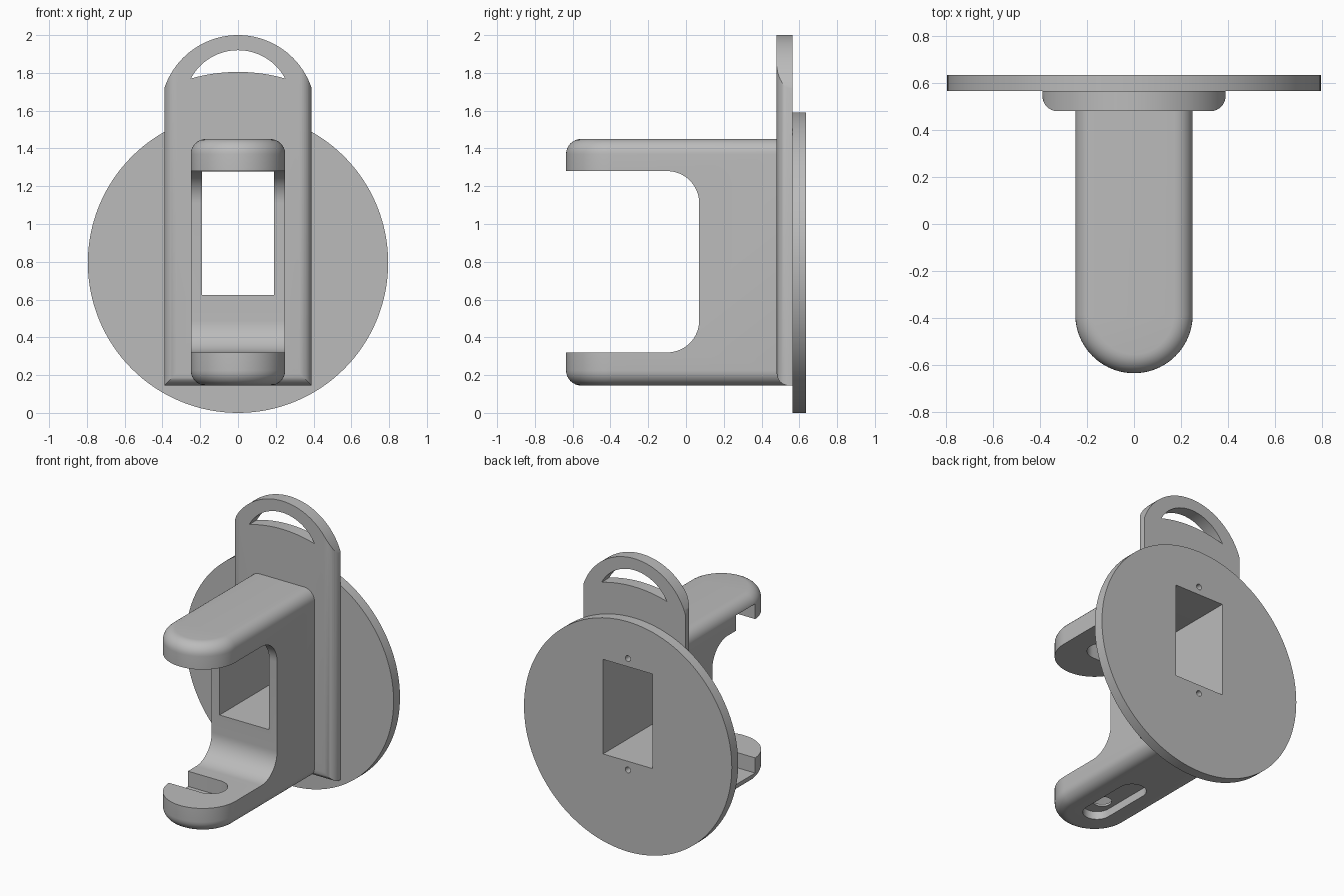
import bpy, bmesh, math
from mathutils import Vector

if "Cube" in bpy.data.objects:
    bpy.data.objects.remove(bpy.data.objects["Cube"])

grey = bpy.data.materials.new("mid_grey")
grey.use_nodes = True
grey.diffuse_color = (0.5, 0.5, 0.5, 1)
grey.node_tree.nodes["Principled BSDF"].inputs["Base Color"].default_value = (0.5, 0.5, 0.5, 1)


def arc(cx, cy, r, start, end, steps=24):
    """Points on an arc, angles in degrees."""
    angles = [math.radians(start + (end - start) * i / steps) for i in range(steps + 1)]
    return [(cx + r * math.cos(a), cy + r * math.sin(a)) for a in angles]


def prism(name, outline, axis, low, high, bevel=0, bevel_rule=None):
    """Extrude a 2D outline along an axis, optionally rounding chosen edges."""
    place = {"x": lambda u, v, w: (w, u, v),
             "y": lambda u, v, w: (u, w, v),
             "z": lambda u, v, w: (u, v, w)}[axis]
    bm = bmesh.new()
    face = bm.faces.new([bm.verts.new(place(u, v, low)) for u, v in outline])
    made = bmesh.ops.extrude_face_region(bm, geom=[face])["geom"]
    shift = Vector(place(0, 0, high - low))
    bmesh.ops.translate(bm, verts=[g for g in made if isinstance(g, bmesh.types.BMVert)], vec=shift)
    bmesh.ops.recalc_face_normals(bm, faces=bm.faces)
    if bevel:
        edges = [e for e in bm.edges if bevel_rule(*[v.co for v in e.verts])]
        bmesh.ops.bevel(bm, geom=edges, offset=bevel, segments=8, profile=0.5, affect="EDGES")
    mesh = bpy.data.meshes.new(name)
    bm.to_mesh(mesh)
    bm.free()
    mesh.materials.append(grey)
    obj = bpy.data.objects.new(name, mesh)
    bpy.context.collection.objects.link(obj)
    return obj


def box(u0, u1, v0, v1):
    return [(u0, v0), (u1, v0), (u1, v1), (u0, v1)]


def carve(obj, cutter, operation="DIFFERENCE"):
    mod = obj.modifiers.new("cut", "BOOLEAN")
    mod.object, mod.operation, mod.solver = cutter, operation, "EXACT"
    graph = bpy.context.evaluated_depsgraph_get()
    mesh = bpy.data.meshes.new_from_object(obj.evaluated_get(graph))
    obj.modifiers.clear()
    obj.data = mesh


# Round base disc
disc = prism("base_disc", arc(0, 0.795, 0.795, 0, 360, 128)[:-1], "y", 0.565, 0.635)

# Back plate with rounded front edges and an arched top
BACK, FRONT = 0.565, 0.48
plate = prism("back_plate", box(-0.39, 0.39, 0.145, 2.1), "y", FRONT, BACK, 0.065,
              lambda a, b: a.y < 0.5 and b.y < 0.5 and min(a.z, b.z) < 1)
arch = prism("arch_cutter", [(-0.411, 0), (0.411, 0)] + arc(0, 1.589, 0.411, 0, 180, 64), "y", 0.3, 0.8)
carve(plate, arch, "INTERSECT")
crescent = prism("crescent_cutter",
                 arc(0, 1.637, 0.283, 28, 152, 40) + arc(0, 0.895, 0.91, 106, 74, 24)[1:-1],
                 "y", 0.3, 0.8)
carve(plate, crescent)

# Arm with a half-round tip, then opened into two prongs
arm = prism("clamp_arm", [(0.25, 0.55), (-0.25, 0.55)] + arc(0, -0.385, 0.25, 180, 360, 48), "z",
            0.145, 1.45, 0.08,
            lambda a, b: abs(a.z - b.z) < 0.01 and min(a.y, b.y) < 0.5)
opening = prism("opening_cutter",
                [(-0.9, 0.32)] + arc(-0.1, 0.49, 0.17, -90, 0, 16)
                + arc(-0.1, 1.11, 0.17, 0, 90, 16) + [(-0.9, 1.28)], "x", -0.5, 0.5)
carve(arm, opening)
cutters = [arch, crescent, opening]

# Side-entry pivot sockets facing each other in the prongs
for low, high in ((0.215, 0.4), (1.2, 1.385)):
    socket = prism("socket_cutter",
                   [(-0.4, -0.4), (0, -0.4)] + arc(0, -0.295, 0.105, -90, 90)[1:-1]
                   + [(0, -0.19), (-0.4, -0.19)], "z", low, high)
    carve(arm, socket)
    cutters.append(socket)

# Long recess under the lower prong and the hole joining it to the socket
recess = prism("recess_cutter", arc(0, -0.36, 0.09, 180, 360) + arc(0, -0.02, 0.09, 0, 180), "z", 0, 0.2)
pin = prism("pin_cutter", arc(0, -0.31, 0.06, 0, 360, 32)[:-1], "z", 0.1, 0.3)
# Rectangular passage and blind screw holes from the back
window = prism("window_cutter", box(-0.19, 0.19, 0.625, 1.279), "y", -0.2, 0.8)
for cutter in (recess, pin):
    carve(arm, cutter)
for part in (disc, plate, arm):
    carve(part, window)
cutters += [recess, pin, window]
for z in (0.565, 1.335):
    screw = prism("screw_cutter", arc(0, z, 0.02, 0, 360, 20)[:-1], "y", 0.3, 0.8)
    for part in (disc, plate, arm):
        carve(part, screw)
    cutters.append(screw)

for cutter in cutters:
    bpy.data.objects.remove(cutter)

# Smooth curved surfaces, sharp corners
for obj in bpy.context.view_layer.objects:
    obj.select_set(obj in (disc, plate, arm))
bpy.context.view_layer.objects.active = arm
bpy.ops.object.shade_smooth_by_angle(angle=math.radians(30))
